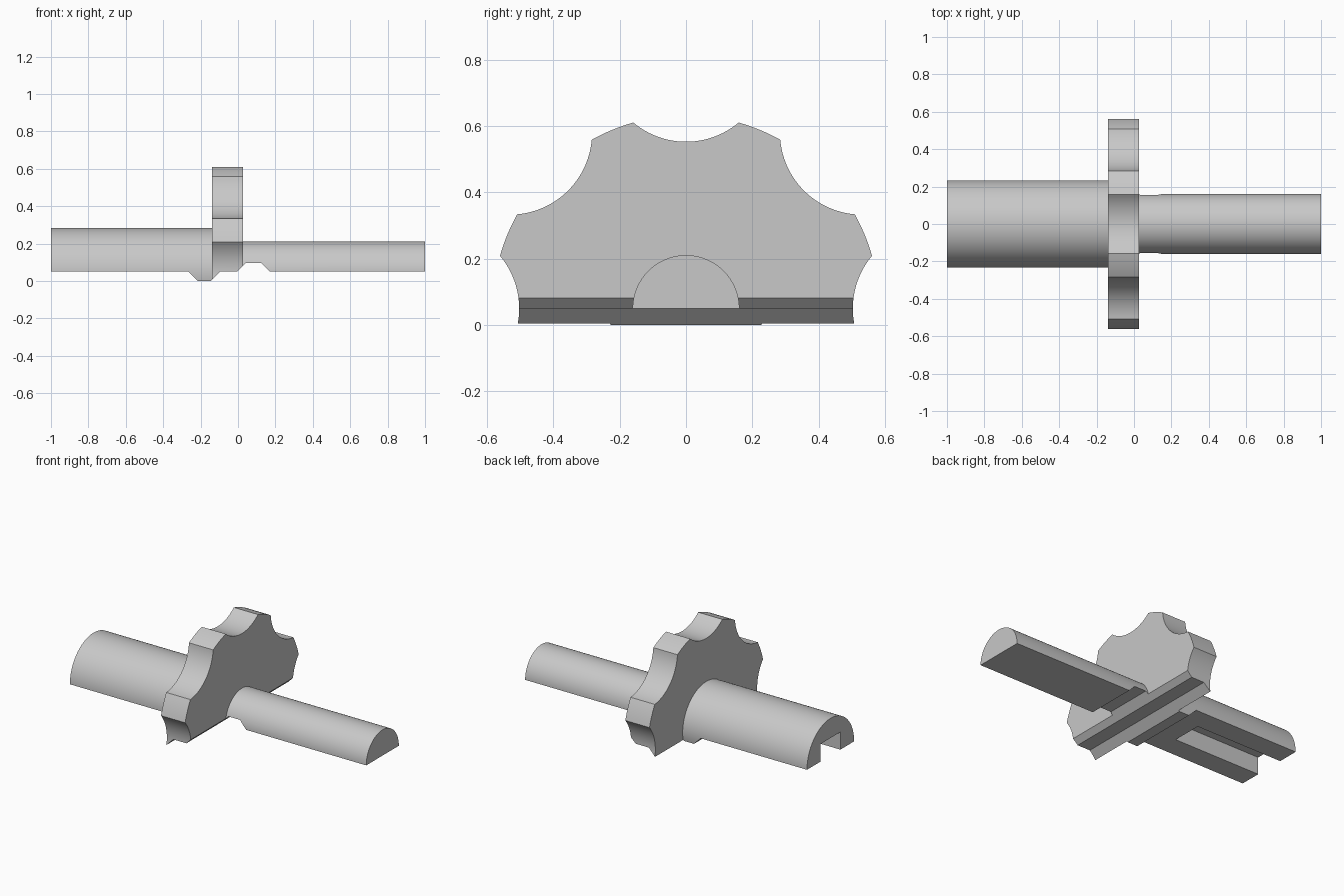
import bpy
import bmesh
import math
from mathutils import Vector

cube = bpy.data.objects.get("Cube")
if cube:
    bpy.data.objects.remove(cube, do_unlink=True)

AXIS_Z = 0.05          # height of the shaft axis and the parting face
DISC_X = (-0.14, 0.027)

grey = bpy.data.materials.new("plain grey")
grey.use_nodes = True
grey.diffuse_color = (0.58, 0.58, 0.58, 1)
grey.node_tree.nodes["Principled BSDF"].inputs["Base Color"].default_value = grey.diffuse_color


def prism(name, points, sweep):
    """Solid made by sweeping a closed 3D outline along a vector."""
    bm = bmesh.new()
    face = bm.faces.new([bm.verts.new(p) for p in points])
    swept = bmesh.ops.extrude_face_region(bm, geom=[face])["geom"]
    moved = [g for g in swept if isinstance(g, bmesh.types.BMVert)]
    bmesh.ops.translate(bm, verts=moved, vec=Vector(sweep))
    bmesh.ops.recalc_face_normals(bm, faces=bm.faces)
    mesh = bpy.data.meshes.new(name)
    bm.to_mesh(mesh)
    bm.free()
    mesh.materials.append(grey)
    obj = bpy.data.objects.new(name, mesh)
    bpy.context.collection.objects.link(obj)
    return obj


def along_x(name, outline, x0, x1):
    """Sweep a (y, z) outline about the axis from x0 to x1."""
    return prism(name, [(x0, y, AXIS_Z + z) for y, z in outline], (x1 - x0, 0, 0))


def arc(cy, cz, radius, start, end, steps):
    angles = [start + (end - start) * i / steps for i in range(steps + 1)]
    return [(cy + radius * math.cos(a), cz + radius * math.sin(a)) for a in angles]


def circle(radius):
    return arc(0, 0, radius, 0, math.tau, 128)[:-1]


def scalloped(radius, scallop_radius, scallop_dist, count):
    """Round outline with evenly spaced hollows around the rim."""
    r, s, d = radius, scallop_radius, scallop_dist
    half = math.acos((r * r + d * d - s * s) / (2 * r * d))    # seen from the axis
    bite = math.acos((s * s + d * d - r * r) / (2 * s * d))    # seen from the hollow
    step = math.tau / count
    points = []
    for k in range(count):
        a = k * step
        points += arc(d * math.cos(a), d * math.sin(a), s,
                      a + math.pi + bite, a + math.pi - bite, 24)
        points += arc(0, 0, r, a + half, a + step - half, 6)[1:-1]
    return points


def cut(obj, cutters):
    for cutter in cutters:
        mod = obj.modifiers.new("cut", "BOOLEAN")
        mod.operation = "DIFFERENCE"
        mod.solver = "EXACT"
        mod.object = cutter
    graph = bpy.context.evaluated_depsgraph_get()
    mesh = bpy.data.meshes.new_from_object(obj.evaluated_get(graph))
    obj.modifiers.clear()
    obj.data = mesh


# Full round parts
thick_shaft = along_x("thick_shaft", circle(0.233), -1, DISC_X[0])
scalloped_disc = along_x("scalloped_disc", scalloped(0.583, 0.247, 0.75, 8), *DISC_X)
thin_shaft = along_x("thin_shaft", circle(0.161), DISC_X[1], 1)

# Parting surface with a tongue on one side and a matching groove on the other
parting = [(-1.2, AXIS_Z), (-0.265, AXIS_Z), (-0.215, 0), (-0.145, 0), (-0.095, AXIS_Z),
           (-0.005, AXIS_Z), (0.042, 0.097), (0.123, 0.097), (0.17, AXIS_Z),
           (1.2, AXIS_Z), (1.2, -1), (-1.2, -1)]
lower_cutter = prism("lower_cutter", [(x, -1, z) for x, z in parting], (0, 2, 0))

# Square slot open at the end of the thick shaft
slot = [(-0.097, -0.5), (0.097, -0.5), (0.097, 0.11), (-0.097, 0.11)]
slot_cutter = along_x("slot_cutter", slot, -1.1, -0.39)

cut(thick_shaft, [lower_cutter, slot_cutter])
cut(scalloped_disc, [lower_cutter])
cut(thin_shaft, [lower_cutter])
for cutter in (lower_cutter, slot_cutter):
    bpy.data.objects.remove(cutter, do_unlink=True)

# Smooth curved walls, crisp edges
bpy.ops.object.select_all(action="DESELECT")
for part in (thick_shaft, scalloped_disc, thin_shaft):
    part.select_set(True)
bpy.context.view_layer.objects.active = scalloped_disc
bpy.ops.object.shade_smooth_by_angle(angle=math.radians(20))
